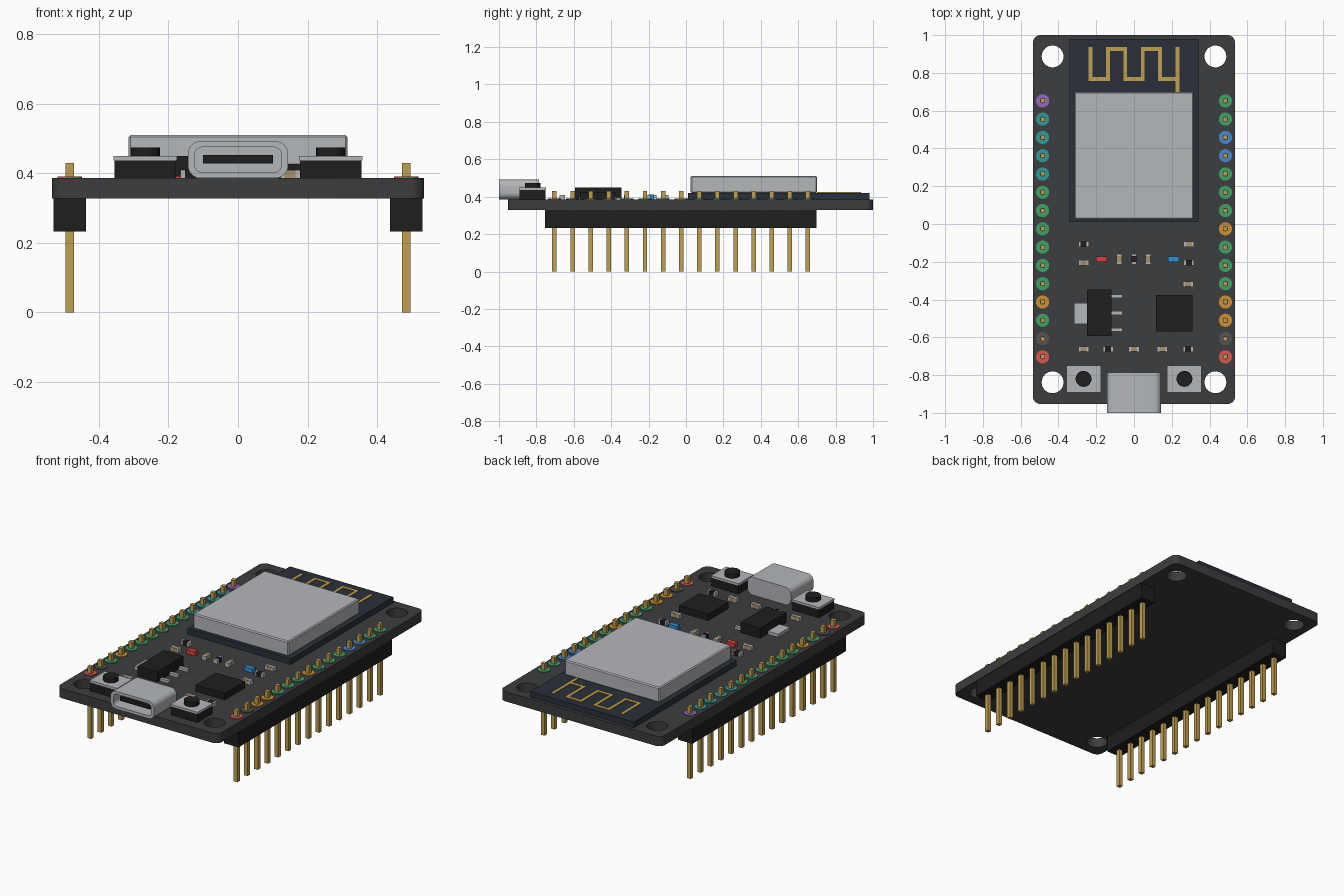
import bpy, bmesh, math
from mathutils import Matrix

if "Cube" in bpy.data.objects:
    bpy.data.objects.remove(bpy.data.objects["Cube"])

def mat(name, hexcol):
    m = bpy.data.materials.new(name)
    rgb = [int(hexcol[i:i + 2], 16) / 255 for i in (0, 2, 4)]
    m.diffuse_color = [((c + .055) / 1.055) ** 2.4 if c > .04 else c / 12.92 for c in rgb] + [1]
    m.use_nodes = True
    m.node_tree.nodes["Principled BSDF"].inputs["Base Color"].default_value = m.diffuse_color
    return m

BOARD, BLACK, NAVY = mat("board", "3c3d3f"), mat("black", "1e1e1f"), mat("navy", "2a303a")
METAL, GOLD, TAN = mat("metal", "b4b7bb"), mat("gold", "c0a050"), mat("tan", "a8916c")
RED, BLUE = mat("red", "d8403a"), mat("blue", "2f92d6")
PADS = {"p": mat("pad_purple", "9468c0"), "t": mat("pad_teal", "2f9a98"),
        "g": mat("pad_green", "3fa266"), "o": mat("pad_orange", "d0902f"),
        "b": mat("pad_blue", "4a86d0"), "k": mat("pad_dark", "555555"),
        "r": mat("pad_red", "d85550")}

def boxes(name, material, items, bevel=0):
    """One mesh made of boxes given as (x0, x1, y0, y1, z0, z1)."""
    bm = bmesh.new()
    for x0, x1, y0, y1, z0, z1 in items:
        m = Matrix.Translation(((x0 + x1) / 2, (y0 + y1) / 2, (z0 + z1) / 2))
        bmesh.ops.create_cube(bm, size=1, matrix=m @ Matrix.Diagonal((x1 - x0, y1 - y0, z1 - z0, 1)))
    me = bpy.data.meshes.new(name)
    bm.to_mesh(me)
    bm.free()
    ob = bpy.data.objects.new(name, me)
    bpy.context.collection.objects.link(ob)
    me.materials.append(material)
    if bevel:
        b = ob.modifiers.new("bevel", "BEVEL")
        b.width, b.segments = bevel, 1
    return ob

def circle(x, y, r, n=32):
    return [(x + r * math.cos(2 * math.pi * i / n), y + r * math.sin(2 * math.pi * i / n)) for i in range(n)]

def rounded(cx, cy, w, h, r, n=8):
    pts = []
    for k, (sx, sy) in enumerate([(1, 1), (-1, 1), (-1, -1), (1, -1)]):
        for i in range(n + 1):
            a = math.pi / 2 * (k + i / n)
            pts.append((cx + sx * (w / 2 - r) + r * math.cos(a), cy + sy * (h / 2 - r) + r * math.sin(a)))
    return pts

def plate(name, material, loops, z0, z1, rot=None):
    """Flat outline (inner loops become holes) extruded from z0 to z1."""
    cu = bpy.data.curves.new(name, "CURVE")
    cu.dimensions, cu.fill_mode, cu.extrude = "2D", "BOTH", (z1 - z0) / 2
    for loop in loops:
        s = cu.splines.new("POLY")
        s.points.add(len(loop) - 1)
        for p, (x, y) in zip(s.points, loop):
            p.co = (x, y, 0, 1)
        s.use_cyclic_u = True
    ob = bpy.data.objects.new(name, cu)
    bpy.context.collection.objects.link(ob)
    bpy.ops.object.select_all(action="DESELECT")
    ob.select_set(True)
    bpy.context.view_layer.objects.active = ob
    bpy.ops.object.convert(target="MESH")
    ob = bpy.context.object
    ob.name = name
    bm = bmesh.new()
    bm.from_mesh(ob.data)
    bmesh.ops.remove_doubles(bm, verts=bm.verts, dist=1e-5)
    bmesh.ops.translate(bm, verts=bm.verts, vec=(0, 0, (z0 + z1) / 2))
    if rot:
        bmesh.ops.transform(bm, matrix=rot, verts=bm.verts)
    bmesh.ops.recalc_face_normals(bm, faces=bm.faces)
    bm.to_mesh(ob.data)
    bm.free()
    ob.data.materials.clear()
    ob.data.materials.append(material)
    bpy.ops.object.shade_smooth_by_angle(angle=math.radians(35))
    return ob

TOP = 0.386

# Main board with four mounting holes
plate("main_board", BOARD,
      [rounded(0, .0235, 1.07, 1.953, .04)] +
      [circle(x, y, .058) for x in (-.431, .431) for y in (-.838, .887)], .328, TOP)

# Pin headers, pins and coloured pad rings
PITCH, Y0 = .0968, .652
ys = [Y0 - i * PITCH for i in range(15)]
for side, s, code in (("left", -1, "pttttggggggogkr"), ("right", 1, "ggbbgggogggookr")):
    c = s * .484
    boxes(side + "_header", BLACK, [(c - .047, c + .047, -.755, .699, .233, .328)])
    boxes(side + "_pins", GOLD, [(c - .012, c + .012, y - .012, y + .012, 0, .43) for y in ys])
    for key in sorted(set(code)):
        loops = []
        for k, y in zip(code, ys):
            if k == key:
                loops += [circle(c, y, .035, 24), circle(c, y, .014, 24)]
        plate(f"{side}_pads_{key}", PADS[key], loops, TOP - .001, .391)

# Radio module: carrier, shield can, antenna trace
boxes("module_board", NAVY, [(-.342, .342, .01, .98, TOP, .42)])
boxes("module_shield", METAL, [(-.315, .315, .025, .70, .42, .51)], .006)
xs = [-.23 + i * .092 for i in range(6)]
w, lo, hi = .01, .768, .926
trace = [(x - w, x + w, lo - w, hi + w, .42, .424) for x in xs[:-1]]
trace += [(xs[5] - w, xs[5] + w, .70, hi + w, .42, .424)]
trace += [(xs[i] + w, xs[i + 1] - w, y - w, y + w, .42, .424)
          for i, y in enumerate((lo, hi, lo, hi, lo))]
boxes("antenna_trace", GOLD, trace)

# USB socket: rounded shell, recessed back, tongue
R = Matrix.Rotation(math.pi / 2, 4, "X")
cz = .439
plate("usb_shell", METAL, [rounded(0, cz, .288, .106, .036), rounded(0, cz, .25, .072, .022)], .785, 1.0, R)
plate("usb_back", METAL, [rounded(0, cz, .25, .072, .022)], .785, .92, R)
boxes("usb_tongue", BLACK, [(-.10, .10, -.975, -.90, .428, .452)])

# Push buttons
for side, s in (("left", -1), ("right", 1)):
    x, y = s * .267, -.82
    boxes(side + "_button_body", BLACK, [(x - .088, x + .088, y - .07, y + .07, TOP, .437)])
    boxes(side + "_button_plate", METAL, [(x - .091, x + .091, y - .072, y + .072, .437, .449)])
    plate(side + "_button_cap", BLACK, [circle(x, y, .042)], .449, .474)

# Voltage regulator with tab and legs
boxes("regulator_body", BLACK, [(-.249, -.118, -.594, -.346, TOP + .004, .45)])
boxes("regulator_tab", METAL, [(-.317, -.24, -.529, -.418, TOP, .405)])
boxes("regulator_legs", METAL, [(-.125, -.06, y - .01, y + .01, TOP, .402) for y in (-.382, -.471, -.56)])

# Interface chip
boxes("interface_chip", BLACK, [(.116, .31, -.568, -.376, TOP, .425)])

# Small surface parts: x, y, body material, upright flag
parts = [(-.267, -.107, BLACK, 0), (-.267, -.205, TAN, 0), (-.078, -.186, TAN, 1), (0, -.186, BLACK, 1),
         (.075, -.186, TAN, 1), (.29, -.107, TAN, 0), (.29, -.205, BLACK, 0), (.287, -.318, TAN, 0)]
parts += [(x, -.662, m, 0) for x, m in ((-.267, TAN), (-.137, BLACK), (0, TAN), (.15, TAN), (.287, BLACK))]

def chip_box(x, y, a0, a1, h, z, up):
    return (x - h, x + h, y + a0, y + a1, TOP, z) if up else (x + a0, x + a1, y - h, y + h, TOP, z)

for label, m in (("capacitor", TAN), ("resistor", BLACK)):
    boxes(label + "_bodies", m, [chip_box(x, y, -.018, .018, .0135, .409, u) for x, y, k, u in parts if k == m])
boxes("part_terminals", METAL, [chip_box(x, y, min(s * .016, s * .028), max(s * .016, s * .028), .0145, .41, u)
                                for x, y, k, u in parts for s in (-1, 1)])
# Indicator lights
for label, m, x in (("red", RED, -.172), ("blue", BLUE, .209)):
    boxes(label + "_light", m, [(x - .028, x + .028, -.2, -.172, TOP, .412)])
